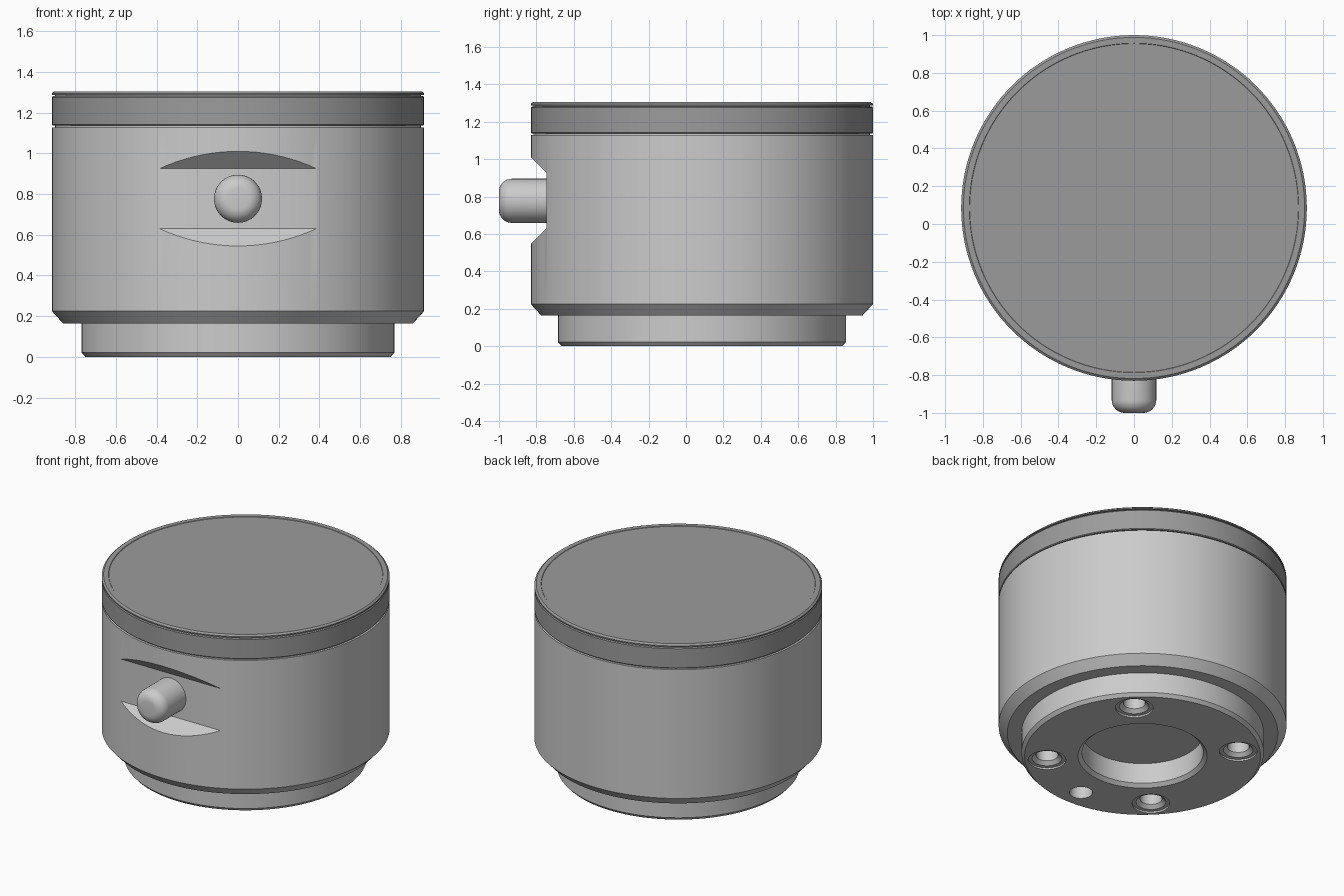
import bpy, bmesh, math
from mathutils import Matrix, Vector

if "Cube" in bpy.data.objects:
    bpy.data.objects.remove(bpy.data.objects["Cube"])

CY = 0.085      # y of the main axis
R = 0.915       # outer radius


def material(name, value):
    m = bpy.data.materials.new(name)
    m.use_nodes = True
    colour = (value, value, value, 1)
    m.diffuse_color = colour
    m.node_tree.nodes["Principled BSDF"].inputs["Base Color"].default_value = colour
    return m


light_grey = material("light grey", 0.6)
dark_grey = material("dark grey", 0.33)


def make_object(name, bm, mat, matrix):
    bmesh.ops.recalc_face_normals(bm, faces=bm.faces)
    mesh = bpy.data.meshes.new(name)
    bm.to_mesh(mesh)
    bm.free()
    mesh.transform(matrix)
    mesh.materials.append(mat)
    ob = bpy.data.objects.new(name, mesh)
    bpy.context.collection.objects.link(ob)
    return ob


def lathe(name, profile, mat, matrix=Matrix.Translation((0, CY, 0)), steps=128, tube=False):
    """Turn (radius, height) points about z; capped at both ends, or closed into a tube."""
    bm = bmesh.new()
    rings = [[bm.verts.new((r * math.cos(t), r * math.sin(t), z))
              for t in (math.tau * i / steps for i in range(steps))]
             for r, z in profile]
    pairs = list(zip(rings, rings[1:]))
    if tube:
        pairs.append((rings[-1], rings[0]))
    else:
        bm.faces.new(rings[0])
        bm.faces.new(rings[-1])
    for a, b in pairs:
        for i in range(steps):
            j = (i + 1) % steps
            bm.faces.new((a[i], a[j], b[j], b[i]))
    return make_object(name, bm, mat, matrix)


def activate(ob):
    bpy.ops.object.select_all(action='DESELECT')
    ob.select_set(True)
    bpy.context.view_layer.objects.active = ob


def cut(ob, cutter):
    mod = ob.modifiers.new("cut", 'BOOLEAN')
    mod.operation = 'DIFFERENCE'
    mod.solver = 'EXACT'
    mod.object = cutter
    activate(ob)
    bpy.ops.object.modifier_apply(modifier=mod.name)
    bpy.data.objects.remove(cutter)


# Mounting base: a chamfered ring with a wide central opening
base = lathe("mounting_base", [(0.41, 0), (0.75, 0), (0.77, 0.022), (0.77, 0.17),
                               (0.385, 0.17), (0.385, 0.022)], light_grey, tube=True)

# Four countersunk screw holes on the diagonals and a plain pin hole at the front
screw_profile = [(0.12, -0.02), (0.12, 0.012), (0.095, 0.012), (0.07, 0.035), (0.07, 0.15)]
pin_profile = [(0.073, -0.02), (0.073, 0.15)]
holes = [(45 + 90 * k, screw_profile) for k in range(4)] + [(270, pin_profile)]
for angle, profile in holes:
    a = math.radians(angle)
    place = Matrix.Translation((0.61 * math.cos(a), CY + 0.61 * math.sin(a), 0))
    cut(base, lathe("hole_cutter", profile, light_grey, place, 32))

# Main body with a chamfered foot and a narrow neck under the band
body = lathe("main_body", [(0.86, 0.165), (R, 0.225), (R, 1.128), (0.9, 1.128),
                           (0.9, 1.15)], light_grey)

# Recess with a flat back and sloping top and bottom
bm = bmesh.new()
side = [bm.verts.new((-1, y, z)) for y, z in
        ((-0.745, 0.63), (-0.745, 0.925), (-0.945, 1.125), (-0.945, 0.43))]
face = bm.faces.new(side)
moved = bmesh.ops.extrude_face_region(bm, geom=[face])["geom"]
bmesh.ops.translate(bm, vec=Vector((2, 0, 0)),
                    verts=[g for g in moved if isinstance(g, bmesh.types.BMVert)])
cut(body, make_object("recess_cutter", bm, light_grey, Matrix()))

# Band and lid, separated by a fine groove
band = lathe("upper_band", [(0.91, 1.136), (R, 1.141), (R, 1.275), (0.91, 1.281),
                            (0.9, 1.281), (0.9, 1.287)], dark_grey)
lid = lathe("lid", [(0.9, 1.286), (R, 1.287), (R, 1.295), (0.903, 1.305),
                    (0.872, 1.305), (0.87, 1.302)], dark_grey)

# Push button with a rounded end, pointing forward
fillet = 0.068
tip = 0.26
button_profile = [(0.118, -0.02)]
for k in range(9):
    a = math.pi / 2 * k / 8
    button_profile.append((0.118 - fillet + fillet * math.cos(a),
                           tip - fillet + fillet * math.sin(a)))
button = lathe("push_button", button_profile, light_grey,
               Matrix.Translation((0, -0.74, 0.777)) @ Matrix.Rotation(math.pi / 2, 4, 'X'), 64)

for ob in (base, body, band, lid, button):
    activate(ob)
    bpy.ops.object.shade_smooth_by_angle(angle=math.radians(25))
